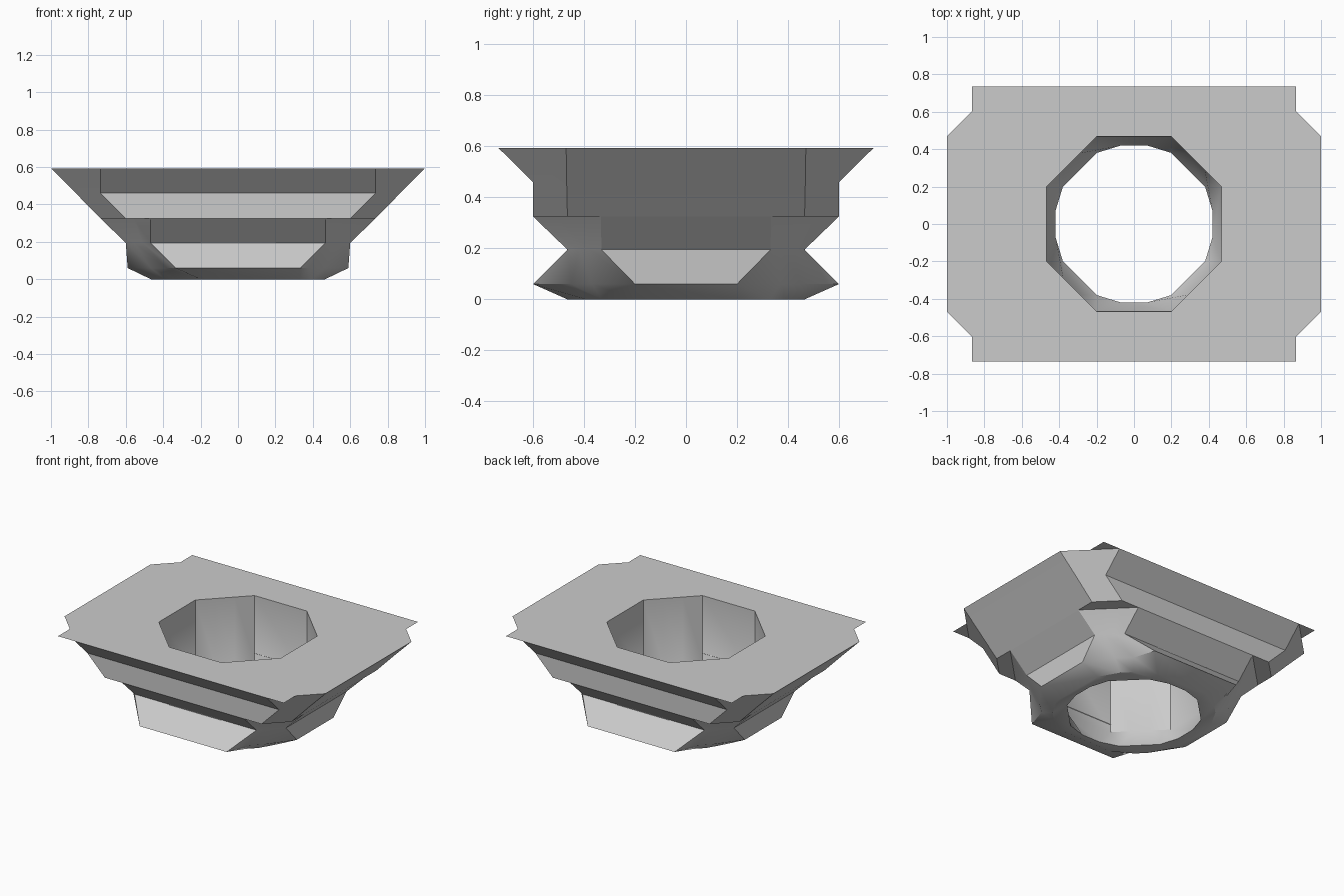
import bpy
import bmesh
from mathutils import Vector

cube = bpy.data.objects.get("Cube")
if cube:
    bpy.data.objects.remove(cube, do_unlink=True)

grey = bpy.data.materials.new("plain_grey")
grey.use_nodes = True
colour = (0.6, 0.6, 0.6, 1)
grey.diffuse_color = colour
grey.node_tree.nodes["Principled BSDF"].inputs["Base Color"].default_value = colour


def chamfered(x, y, c):
    """Quarter of a rectangle outline with its corner cut, as four points."""
    a, b = Vector((x, y - c)), Vector((x - c, y))
    return [a, a.lerp(b, 1 / 3), a.lerp(b, 2 / 3), b]


def add_ring(bm, z, quarter):
    """Mirror a quarter outline into a full closed ring."""
    pts = [(p[0], p[1]) for p in quarter]
    half = pts + [(-x, y) for x, y in reversed(pts)]
    full = half + [(-x, -y) for x, y in half]
    return [bm.verts.new((x, y, z)) for x, y in full]


TOP, STEP, LEDGE, NECK, FLARE = 0.593, 0.46, 0.325, 0.195, 0.06
sections = [
    # stepped outer body, downwards
    (TOP, chamfered(1, 0.735, 0.265)),
    (STEP, chamfered(0.867, 0.6, 0.132)),
    (LEDGE, chamfered(0.735, 0.6, 0.135)),
    (LEDGE, chamfered(0.735, 0.6, 0.267)),
    (NECK, chamfered(0.6, 0.465, 0.133)),
    # flared foot
    (FLARE, [(0.59, 0.2), (0.465, 0.37), (0.38, 0.45), (0.333, 0.6)]),
    (0, [(0.465, 0.2), (0.39, 0.33), (0.33, 0.39), (0.2, 0.465)]),
    # central hole, upwards
    (0, [(0.42, 0.07), (0.38, 0.2), (0.2, 0.38), (0.07, 0.42)]),
    (0.14, chamfered(0.467, 0.467, 0.267)),
    (TOP, chamfered(0.467, 0.467, 0.267)),
]

bm = bmesh.new()
rings = [add_ring(bm, z, q) for z, q in sections]
for upper, lower in zip(rings, rings[1:] + rings[:1]):
    n = len(upper)
    for i in range(n):
        j = (i + 1) % n
        bm.faces.new((upper[i], lower[i], lower[j], upper[j]))
bmesh.ops.recalc_face_normals(bm, faces=bm.faces[:])

# thin corner tips of the top plate
for sx in (-1, 1):
    for sy in (-1, 1):
        tip = [bm.verts.new((sx * x, sy * y, TOP))
               for x, y in ((0.735, 0.735), (0.865, 0.605), (0.865, 0.735))]
        bm.faces.new(tip if sx * sy > 0 else tip[::-1])

mesh = bpy.data.meshes.new("stepped_collar")
bm.to_mesh(mesh)
bm.free()
mesh.materials.append(grey)
collar = bpy.data.objects.new("stepped_collar", mesh)
bpy.context.collection.objects.link(collar)

bpy.ops.object.select_all(action="DESELECT")
collar.select_set(True)
bpy.context.view_layer.objects.active = collar
bpy.ops.object.shade_smooth_by_angle(angle=0.52)
